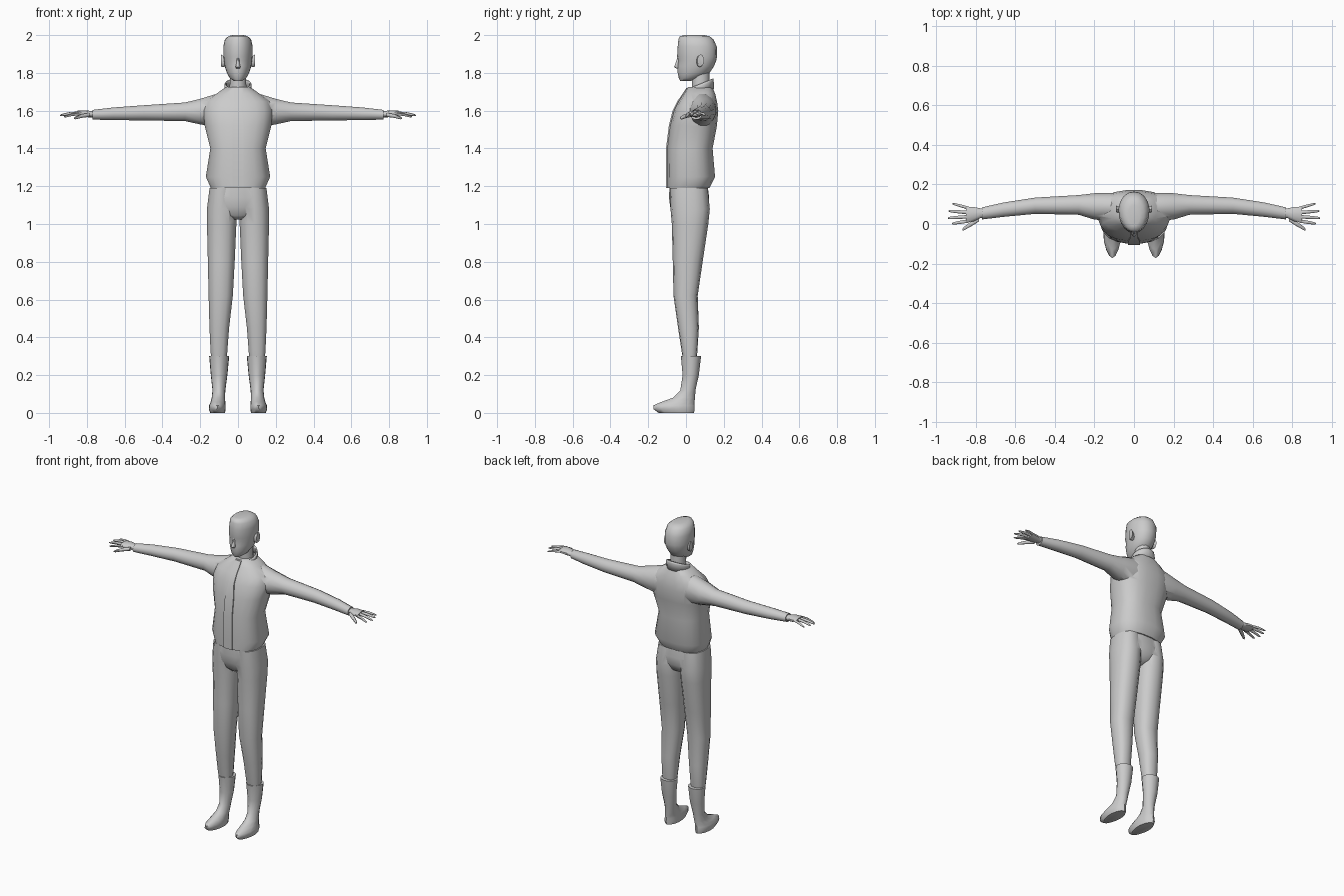
import bpy
import math
from mathutils import Vector

cube = bpy.data.objects.get("Cube")
if cube:
    bpy.data.objects.remove(cube, do_unlink=True)

grey = bpy.data.materials.new("plain_grey")
grey.use_nodes = True
grey.diffuse_color = (0.6, 0.6, 0.6, 1)
grey.node_tree.nodes["Principled BSDF"].inputs["Base Color"].default_value = (0.6, 0.6, 0.6, 1)


def loft(name, rings, axis="z", n=16, caps=True, tilt=0, power=1.0, pinch=0, mirror=False, angle=50):
    """Skin rings (position, u0, u1, v0, v1); u, v = x, y for axis z and y, z for axis x."""
    verts, faces = [], []
    for t, u0, u1, v0, v1 in rings:
        for i in range(n):
            a = 2 * math.pi * (i + 0.5) / n
            c, s = math.cos(a), math.sin(a)
            c = math.copysign(abs(c) ** power, c) * (1 - pinch * max(0, -s))
            s = math.copysign(abs(s) ** power, s)
            u = (u0 + u1) / 2 + c * (u1 - u0) / 2
            v = (v0 + v1) / 2 + s * (v1 - v0) / 2
            verts.append((u, v, t + tilt * v) if axis == "z" else (t, u, v))
    for r in range(len(rings) - 1):
        for i in range(n):
            j = (i + 1) % n
            faces.append((r * n + i, r * n + j, r * n + n + j, r * n + n + i))
    if caps:
        faces.append(tuple(reversed(range(n))))
        faces.append(tuple(range(len(verts) - n, len(verts))))
    mesh = bpy.data.meshes.new(name)
    mesh.from_pydata(verts, [], faces)
    mesh.materials.append(grey)
    ob = bpy.data.objects.new(name, mesh)
    bpy.context.collection.objects.link(ob)
    activate(ob)
    if mirror:
        mod = ob.modifiers.new("Mirror", "MIRROR")
        mod.use_mirror_merge = False
        bpy.ops.object.modifier_apply(modifier=mod.name)
    bpy.ops.object.shade_smooth_by_angle(angle=math.radians(angle))
    return ob


def activate(ob):
    bpy.ops.object.select_all(action="DESELECT")
    ob.select_set(True)
    bpy.context.view_layer.objects.active = ob


def merge(body, part):
    """Weld a part into a body so the surface runs on smoothly."""
    activate(body)
    mod = body.modifiers.new("Union", "BOOLEAN")
    mod.operation, mod.solver, mod.object = "UNION", "EXACT", part
    bpy.ops.object.modifier_apply(modifier=mod.name)
    bpy.data.objects.remove(part, do_unlink=True)
    bpy.ops.object.shade_smooth_by_angle(angle=math.radians(60))


def sym(z, x, y0, y1):
    return (z, -x, x, y0, y1)


# Jacket body with both sleeves as one cross tube
jacket = loft("jacket", [
    sym(1.19, .145, -.1, .125), sym(1.25, .172, -.1, .155), sym(1.40, .148, -.1, .142),
    sym(1.52, .178, -.085, .165), sym(1.60, .185, -.065, .172), sym(1.65, .17, -.04, .165),
    sym(1.69, .115, -.012, .155), sym(1.725, .065, .01, .14)], n=20, power=0.8)
half = [(.77, .022, .085, 1.552, 1.605), (.66, .035, .11, 1.549, 1.618),
        (.50, .05, .135, 1.547, 1.63), (.28, .045, .148, 1.543, 1.645),
        (.20, .02, .158, 1.525, 1.665), (.12, .015, .16, 1.51, 1.69)]
sleeves = loft("sleeves", [(-r[0], *r[1:]) for r in half] + half[::-1], axis="x", n=12)
merge(jacket, sleeves)

# Front zip strip, following the chest
chest = [(1.19, -.1), (1.25, -.1), (1.40, -.1), (1.52, -.085), (1.60, -.065),
         (1.65, -.04), (1.69, -.012), (1.72, .008)]
loft("zip_strip", [sym(z, .031 if z < 1.6 else .02, y - .006, y + .006) for z, y in chest],
     n=4, power=0.1)

# Stand-up collar, lower at the throat
collar = loft("collar", [sym(1.655, .07, .0, .15), sym(1.70, .074, .008, .148), sym(1.712, .07, .012, .146)],
              caps=False, tilt=0.4)
wall = collar.modifiers.new("Thickness", "SOLIDIFY")
wall.thickness = 0.008

# Trousers: pelvis with two legs
trousers = loft("trousers", [
    sym(1.025, .03, -.05, .06), sym(1.045, .085, -.072, .10), sym(1.09, .15, -.085, .122),
    sym(1.14, .158, -.092, .124), sym(1.215, .14, -.088, .115)], power=0.85)
legs = loft("legs", [
    (.25, .065, .137, -.01, .052), (.32, .056, .146, -.022, .06), (.45, .046, .152, -.042, .068),
    (.62, .026, .157, -.066, .062), (.80, .016, .161, -.07, .088), (1.0, .007, .166, -.075, .118),
    (1.08, .006, .166, -.082, .126), (1.19, .012, .152, -.086, .115)],
    n=14, power=0.85, mirror=True)
merge(trousers, legs)

# Boots with pointed toes
loft("boots", [
    (0, .068, .148, -.145, .042), (.02, .064, .156, -.172, .046), (.04, .064, .154, -.172, .044),
    (.058, .066, .146, -.13, .045), (.08, .068, .14, -.07, .048), (.12, .066, .136, -.03, .05),
    (.20, .055, .145, -.018, .068), (.302, .045, .154, -.027, .08)],
    n=14, pinch=0.25, mirror=True)

# Head and neck
loft("neck", [sym(1.68, .05, .03, .13), sym(1.74, .045, .03, .125), sym(1.82, .045, .025, .125)], n=12)
loft("head", [
    sym(1.757, .022, -.03, .025), sym(1.772, .044, -.038, .07), sym(1.80, .06, -.044, .125),
    sym(1.835, .071, -.046, .148), sym(1.865, .076, -.041, .16), sym(1.885, .078, -.047, .164),
    sym(1.94, .079, -.044, .163), sym(1.978, .07, -.04, .145), sym(1.994, .052, -.032, .125),
    sym(2.0, .03, -.01, .095)], n=18, pinch=0.12, power=0.92)
loft("nose", [sym(1.822, .009, -.052, -.03), sym(1.832, .014, -.064, -.03),
              sym(1.85, .009, -.057, -.03), sym(1.882, .006, -.046, -.03)], n=8)
loft("ears", [(.06, .06, .085, 1.835, 1.88), (.083, .055, .09, 1.83, 1.893),
              (.091, .06, .096, 1.835, 1.898)], axis="x", n=10, mirror=True)

# Hands: palm, four fingers and thumb
loft("palms", [(.74, .03, .078, 1.562, 1.598), (.775, .03, .08, 1.564, 1.598),
               (.81, .012, .088, 1.566, 1.602), (.85, .006, .09, 1.572, 1.6)],
     axis="x", n=10, mirror=True)


def finger(name, start, end, r):
    rings = []
    for k, size, sag in ((0, 1, 0), (.5, .95, .003), (.9, .7, 0), (1, .35, 0)):
        p = Vector(start).lerp(Vector(end), k)
        w = r * size
        rings.append((p.x, p.y - w, p.y + w, p.z + sag - w * .85, p.z + sag + w * .85))
    loft(name, rings, axis="x", n=8, mirror=True)


finger("little_fingers", (.835, .08, 1.586), (.918, .103, 1.575), .0085)
finger("ring_fingers", (.84, .058, 1.588), (.938, .066, 1.578), .0095)
finger("middle_fingers", (.84, .037, 1.588), (.942, .03, 1.575), .0095)
finger("index_fingers", (.835, .016, 1.584), (.92, .002, 1.568), .0095)
finger("thumbs", (.785, .025, 1.578), (.868, -.028, 1.56), .0135)
